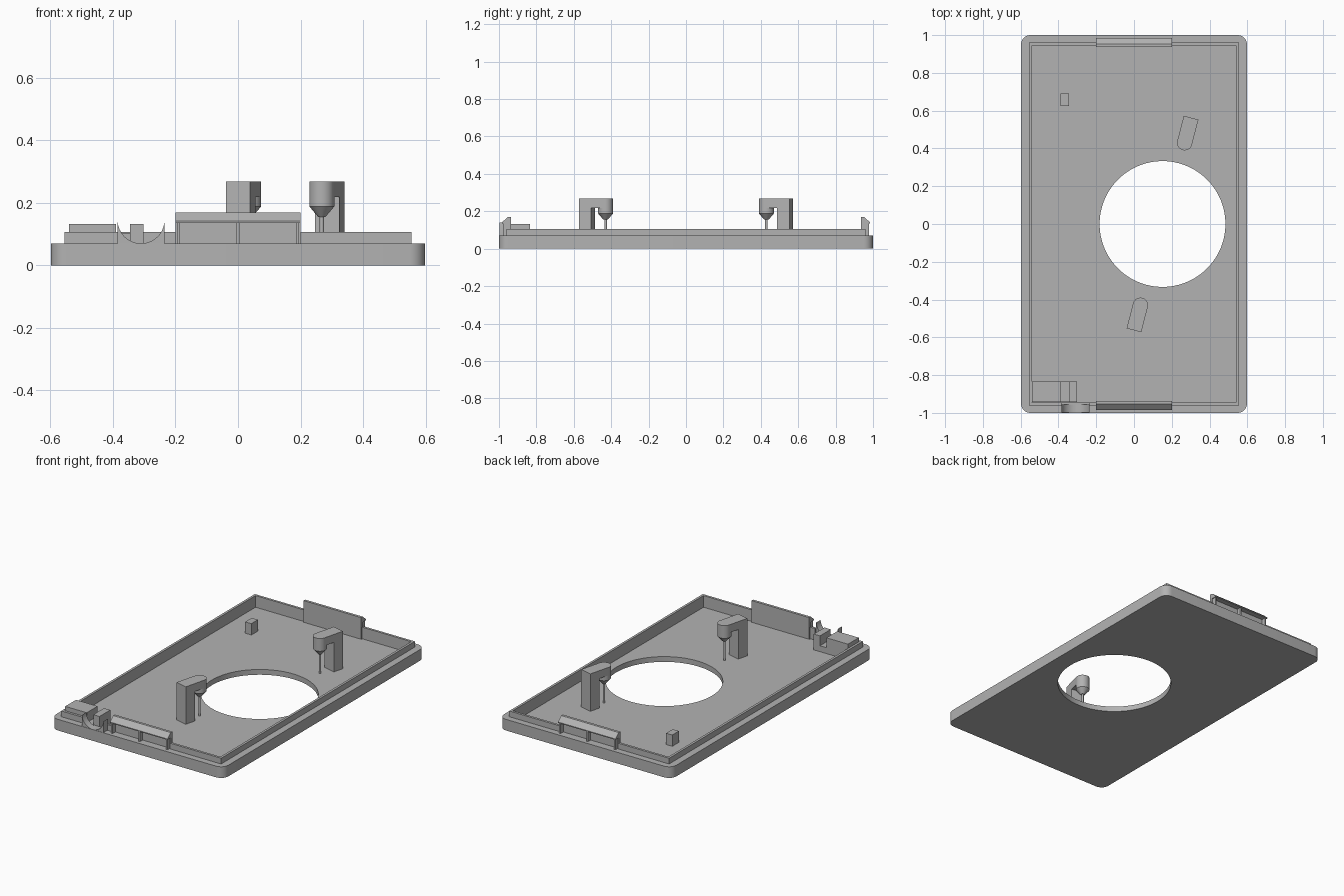
import bpy, bmesh
from math import pi, sin, cos, atan2, radians
from mathutils import Vector, Matrix

if "Cube" in bpy.data.objects:
    bpy.data.objects.remove(bpy.data.objects["Cube"])

grey = bpy.data.materials.new("plain grey")
grey.use_nodes = True
grey.diffuse_color = (0.45, 0.45, 0.45, 1)
grey.node_tree.nodes["Principled BSDF"].inputs["Base Color"].default_value = grey.diffuse_color


def finish(name, bm, matrix=None):
    """Turn a bmesh into a shaded object."""
    if matrix:
        bm.transform(matrix)
    bmesh.ops.recalc_face_normals(bm, faces=bm.faces)
    mesh = bpy.data.meshes.new(name)
    bm.to_mesh(mesh)
    bm.free()
    mesh.materials.append(grey)
    obj = bpy.data.objects.new(name, mesh)
    bpy.context.collection.objects.link(obj)
    return obj


def prism(name, profile, axis, lo, hi, matrix=None):
    """Extrude a 2D profile along an axis; the profile uses the other two axes in order."""
    bm = bmesh.new()
    verts = []
    for p in profile:
        co = list(p)
        co.insert("xyz".index(axis), lo)
        verts.append(bm.verts.new(co))
    face = bm.faces.new(verts)
    ext = bmesh.ops.extrude_face_region(bm, geom=[face])
    shift = Vector([hi - lo if a == axis else 0 for a in "xyz"])
    bmesh.ops.translate(bm, vec=shift,
                        verts=[g for g in ext["geom"] if isinstance(g, bmesh.types.BMVert)])
    return finish(name, bm, matrix)


def box(name, x0, x1, y0, y1, z0, z1, matrix=None):
    return prism(name, [(x0, y0), (x1, y0), (x1, y1), (x0, y1)], "z", z0, z1, matrix)


def arc(cx, cy, r, a0, a1, n):
    return [(cx + r * cos(a0 + (a1 - a0) * i / n), cy + r * sin(a0 + (a1 - a0) * i / n))
            for i in range(n + 1)]


def cut(obj, cutter):
    mod = obj.modifiers.new("cut", "BOOLEAN")
    mod.operation, mod.solver, mod.object = "DIFFERENCE", "EXACT", cutter
    bpy.context.view_layer.objects.active = obj
    bpy.ops.object.modifier_apply(modifier=mod.name)
    bpy.data.objects.remove(cutter)


FLOOR, RIM, LIP = 0.033, 0.07, 0.106
HOLE_X, HOLE_R = 0.151, 0.333
before = set(bpy.data.objects)

# Tray with rounded corners, a shallow cavity and a round opening
R = 0.05
outline = []
for i, (sx, sy) in enumerate([(1, 1), (-1, 1), (-1, -1), (1, -1)]):
    outline += arc(sx * (0.598 - R), sy * (1 - R), R, i * pi / 2, (i + 1) * pi / 2, 8)
tray = prism("tray", outline, "z", 0, RIM)
cut(tray, box("cavity_cutter", -0.54, 0.54, -0.945, 0.945, FLOOR, 0.2))
cut(tray, prism("hole_cutter", arc(HOLE_X, 0, HOLE_R, 0, 2 * pi * 95 / 96, 95), "z", -0.1, 0.2))

# Thin raised lip round the cavity
for side, name in ((1, "left"), (-1, "right")):
    x0, x1 = sorted((side * 0.54, side * 0.555))
    box(f"{name}_lip", x0, x1, -0.96, 0.96, RIM, LIP)
for i, (x0, x1) in enumerate([(-0.54, -0.385), (-0.235, -0.2), (0.2, 0.54)]):
    box(f"front_lip_{i}", x0, x1, -0.96, -0.945, RIM, LIP)
for i, (x0, x1) in enumerate([(-0.54, -0.2), (0.2, 0.54)]):
    box(f"back_lip_{i}", x0, x1, 0.945, 0.96, RIM, LIP)

# Snap clips at both ends, hooked outwards and stiffened by ribs
hook = [(0.936, FLOOR), (0.952, FLOOR), (0.952, 0.135), (0.984, 0.135),
        (0.984, 0.141), (0.952, 0.169), (0.936, 0.169)]
for s, name in ((-1, "front"), (1, "back")):
    prism(f"{name}_clip", [(s * y, z) for y, z in hook], "x", -0.2, 0.2)
    y0, y1 = sorted((s * 0.95, s * 0.978))
    for i, x in enumerate((-0.19, 0, 0.19)):
        box(f"{name}_clip_rib_{i}", x - 0.005, x + 0.005, y0, y1, RIM, 0.136)

# Cable cradle: two horns left by a half-round channel
CX, CR = -0.31, 0.075
for s, name in ((-1, "right"), (1, "left")):
    curve = [(CX + s * x, z) for x, z in arc(0, RIM + CR, CR, -pi / 2, -0.06, 12)]
    prism(f"{name}_cradle_horn", curve + [(CX + s * CR, 0.14), (CX + s * CR, RIM)],
          "y", -0.998, -0.955)

# Cable clamp behind the cradle
box("clamp_block", -0.54, -0.39, -0.942, -0.835, FLOOR, 0.132)
box("clamp_bridge", -0.39, -0.345, -0.942, -0.835, FLOOR, RIM)
box("clamp_pillar", -0.345, -0.302, -0.942, -0.835, FLOOR, 0.132)

# Small locating block
box("locating_block", -0.388, -0.345, 0.625, 0.69, FLOOR, 0.104)


# Overhanging arms, each with a post, a rounded boss, a cone and a thin pin
def arm(name, matrix):
    w, top, back = 0.04, 0.268, -0.137
    box(f"{name}_post", -w, w, back, back + 0.068, FLOOR, top, matrix)
    box(f"{name}_beam", -w, w, back + 0.068, 0, 0.218, top, matrix)
    prism(f"{name}_boss", arc(0, 0, w, 0, 2 * pi * 31 / 32, 31), "z", 0.188, top, matrix)
    for part, r0, r1, z0, z1 in (("cone", 0.012, w, 0.155, 0.188),
                                 ("pin", 0.007, 0.007, FLOOR, 0.156)):
        bm = bmesh.new()
        bmesh.ops.create_cone(bm, cap_ends=True, segments=32, radius1=r0, radius2=r1,
                              depth=z1 - z0,
                              matrix=Matrix.Translation((0, 0, (z0 + z1) / 2)))
        finish(f"{name}_{part}", bm, matrix)


place = Matrix.Translation((0.034, -0.43, 0)) @ Matrix.Rotation(radians(-14.5), 4, "Z")
half_turn = (Matrix.Translation((HOLE_X, 0, 0)) @ Matrix.Rotation(pi, 4, "Z")
             @ Matrix.Translation((-HOLE_X, 0, 0)))
arm("front_arm", place)
arm("back_arm", half_turn @ place)

# Smooth the curved surfaces, keeping edges sharp
bpy.ops.object.select_all(action="DESELECT")
for obj in set(bpy.data.objects) - before:
    obj.select_set(True)
bpy.context.view_layer.objects.active = tray
bpy.ops.object.shade_smooth_by_angle(angle=radians(30))
